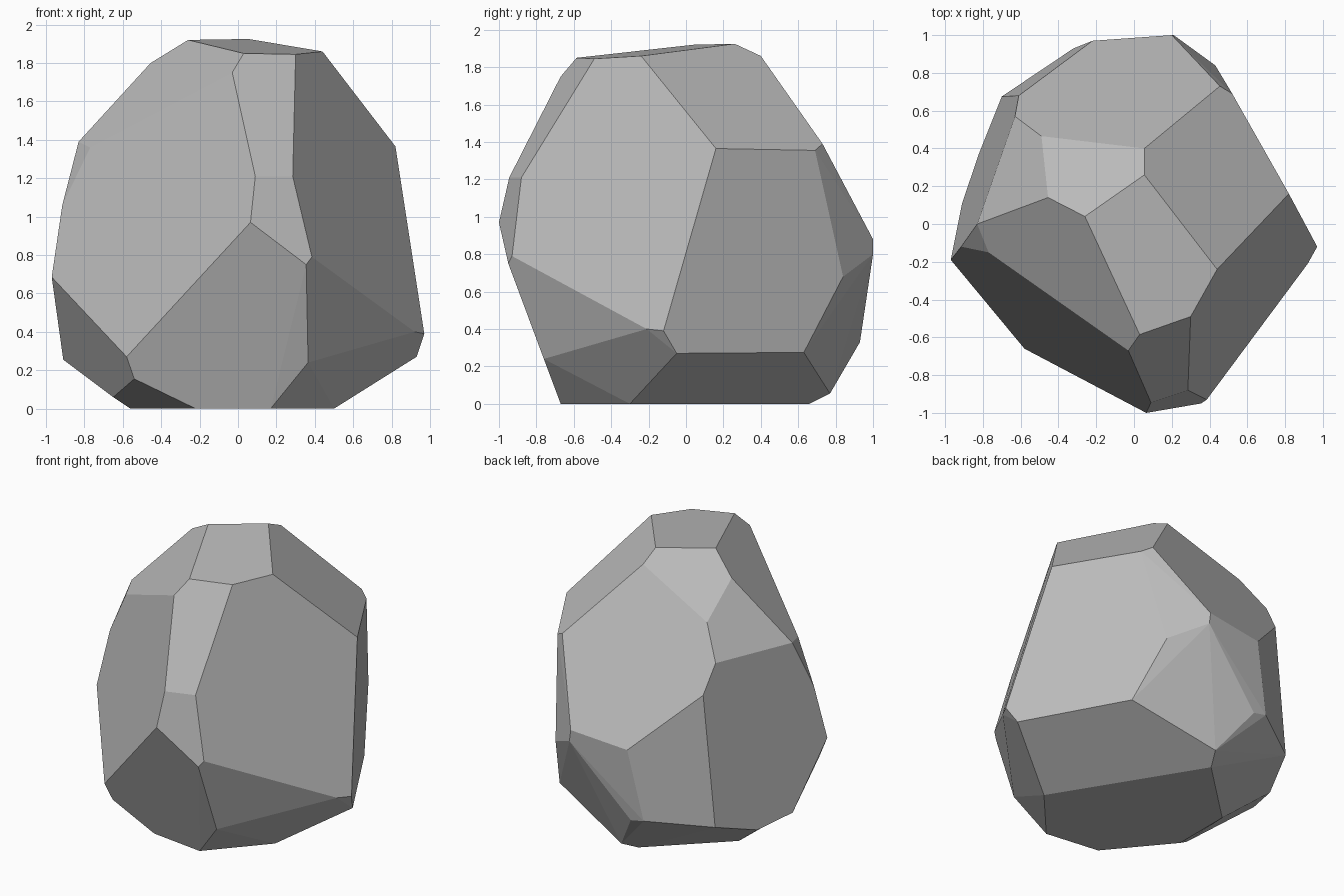
import bpy
import bmesh
from math import radians

# Remove the default cube only
cube = bpy.data.objects.get("Cube")
if cube:
    bpy.data.objects.remove(cube, do_unlink=True)


def flat_material(name, colour):
    material = bpy.data.materials.new(name)
    material.use_nodes = True
    material.diffuse_color = colour
    shader = material.node_tree.nodes["Principled BSDF"]
    shader.inputs["Base Color"].default_value = colour
    shader.inputs["Roughness"].default_value = 1.0
    return material


def chiselled_stone(name, corner_groups, material, merge_angle):
    """Wrap a convex faceted skin around groups of chiselled corners."""
    bm = bmesh.new()
    for group in corner_groups:
        for corner in group:
            bm.verts.new(corner)
    hull = bmesh.ops.convex_hull(bm, input=bm.verts[:])
    unused = set(hull["geom_interior"]) | set(hull["geom_unused"])
    loose = [item for item in unused if isinstance(item, bmesh.types.BMVert)]
    bmesh.ops.delete(bm, geom=loose, context="VERTS")
    # Merge nearly coplanar triangles into broad flat facets
    bmesh.ops.dissolve_limit(bm, angle_limit=merge_angle,
                             verts=bm.verts[:], edges=bm.edges[:])
    bmesh.ops.recalc_face_normals(bm, faces=bm.faces[:])
    for face in bm.faces:
        face.smooth = False
    mesh = bpy.data.meshes.new(name)
    bm.to_mesh(mesh)
    bm.free()
    mesh.materials.append(material)
    stone = bpy.data.objects.new(name, mesh)
    bpy.context.collection.objects.link(stone)
    return stone


# Sloping cap and the small bevels around it
crown = [(-.26, .04, 1.92), (.055, .26, 1.925), (.055, .4, 1.86),
         (.44, -.24, 1.86), (.3, -.49, 1.845), (.03, -.585, 1.85),
         (-.03, -.67, 1.75), (-.455, .14, 1.8), (-.49, .465, 1.62)]

# Shoulder corners where the upper slopes meet the walls
shoulder = [(.82, .16, 1.365), (.52, .69, 1.355), (.455, .73, 1.39),
            (-.61, .68, 1.22), (-.63, .57, 1.41), (-.83, 0, 1.39),
            (-.77, -.15, 1.36), (-.915, -.12, 1.06),
            (.285, -.88, 1.21), (.09, -.945, 1.21)]

# Widest corners around the belly
belly = [(.065, -1, .97), (.385, -.93, .79), (.355, -.95, .75),
         (-.97, -.19, .685), (-.22, .97, .84), (.2, 1, .88),
         (.21, 1, .8), (.43, .84, .68), (.97, -.12, .39), (.92, -.21, .4)]

# Undercut corners just above the ground
undercut = [(.93, -.05, .27), (.365, -.76, .24), (-.54, -.625, .155),
            (-.58, -.66, .27), (-.91, .11, .255), (-.65, -.25, .06),
            (-.82, .375, .21), (-.7, .675, .31), (-.32, .93, .35),
            (-.22, .93, .33), (-.034, .77, .055), (.545, .63, .275)]

# Flat foot resting on the ground
foot = [(x, y, 0) for x, y in [(.5, -.3), (.17, -.67), (-.22, -.62),
                               (-.56, -.21), (-.56, .21), (-.09, .66)]]

stone_grey = flat_material("stone_grey", (.5, .5, .5, 1))
chiselled_stone("boulder", [crown, shoulder, belly, undercut, foot],
                stone_grey, radians(4))
